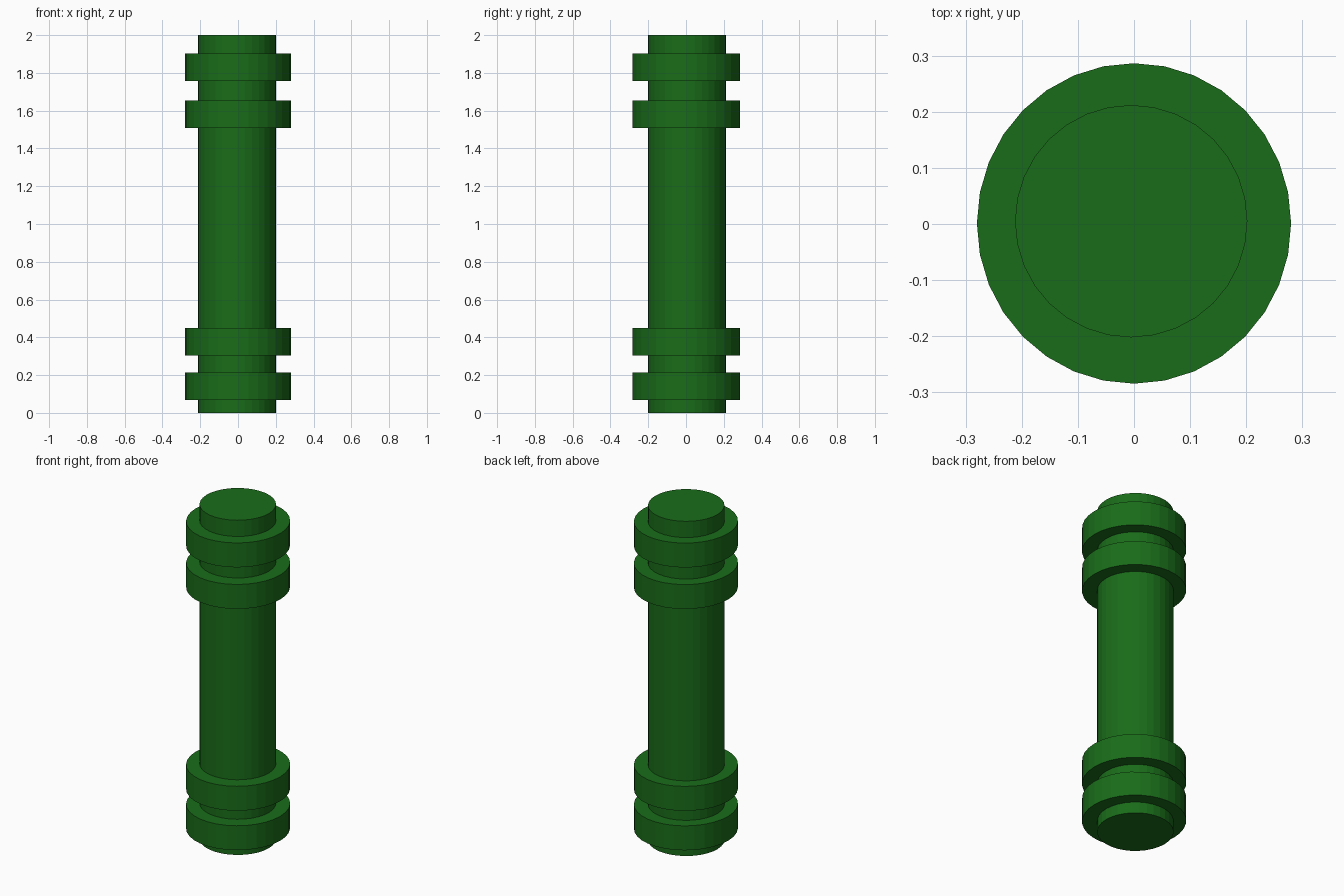
import bpy

if "Cube" in bpy.data.objects:
    bpy.data.objects.remove(bpy.data.objects["Cube"])

mat = bpy.data.materials.new("green")
mat.diffuse_color = (0.01, 0.15, 0.01, 1)
mat.use_nodes = True
mat.node_tree.nodes["Principled BSDF"].inputs["Base Color"].default_value = mat.diffuse_color


def cylinder(name, rx, ry, z0, z1, x=0, y=0):
    """Flat-faced 32-sided upright cylinder between two heights."""
    bpy.ops.mesh.primitive_cylinder_add(vertices=32, radius=1, depth=1,
                                        location=(x, y, (z0 + z1) / 2))
    ob = bpy.context.object
    ob.name = name
    ob.scale = (rx, ry, z1 - z0)
    bpy.ops.object.transform_apply(location=False, rotation=False, scale=True)
    ob.data.materials.append(mat)
    return ob


# Central shaft, very slightly off centre
cylinder("shaft", 0.207, 0.207, 0, 2, x=-0.005, y=0.005)

# Two collars near each end
collars = [("bottom_collar", 0.067, 0.213),
           ("lower_collar", 0.303, 0.449),
           ("upper_collar", 1.509, 1.655),
           ("top_collar", 1.757, 1.903)]
for name, z0, z1 in collars:
    cylinder(name, 0.28, 0.2855, z0, z1, y=0.001)
